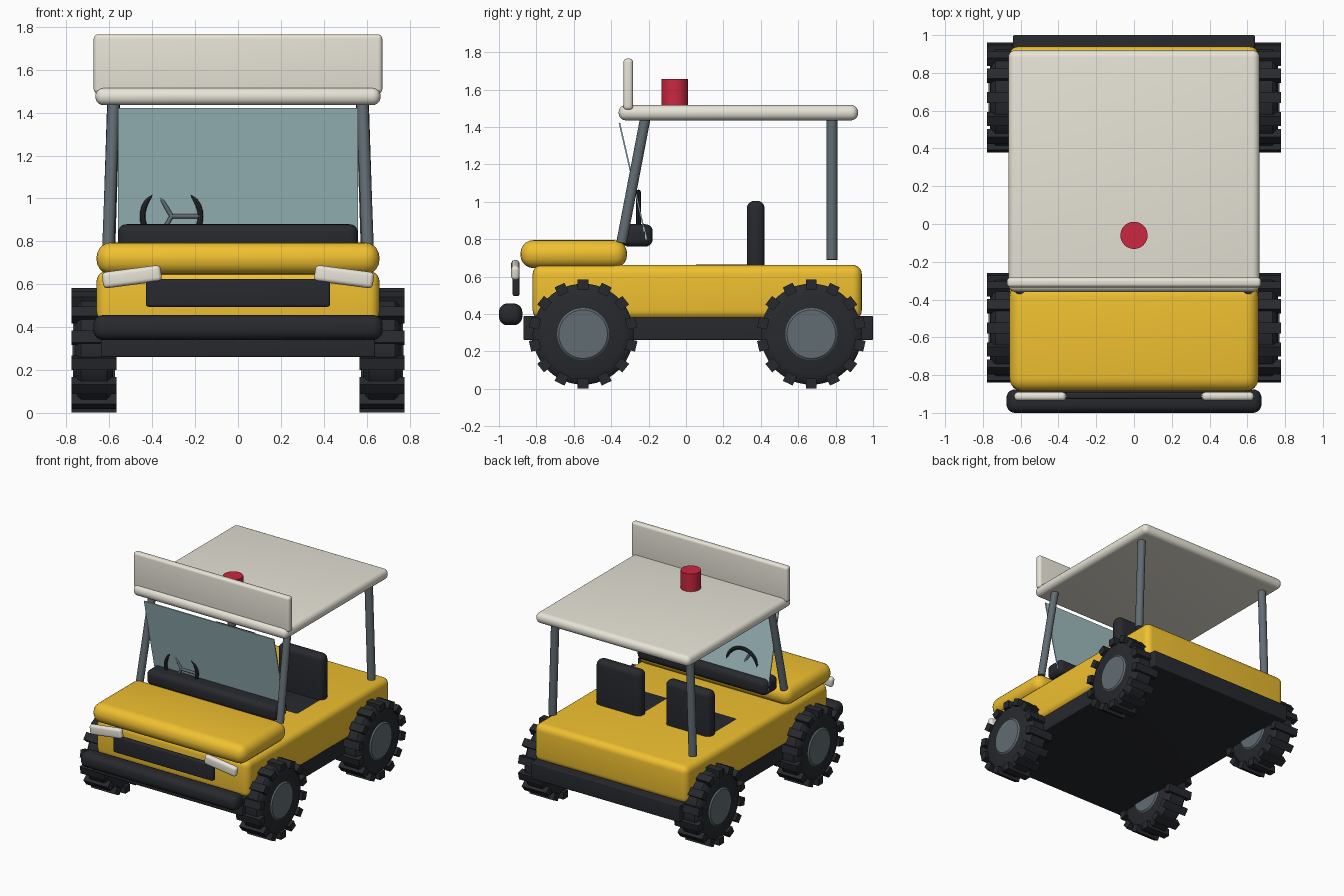
import bpy, bmesh, math
from mathutils import Matrix, Vector

if "Cube" in bpy.data.objects:
    bpy.data.objects.remove(bpy.data.objects["Cube"])

def mat(name, r, g, b):
    m = bpy.data.materials.new(name)
    m.diffuse_color = (r, g, b, 1)
    m.use_nodes = True
    m.node_tree.nodes["Principled BSDF"].inputs["Base Color"].default_value = m.diffuse_color
    return m

YELLOW = mat("yellow", 0.87, 0.53, 0.03)
DARK = mat("dark", 0.020, 0.022, 0.027)
CREAM = mat("cream", 0.80, 0.77, 0.68)
GLASS = mat("glass", 0.36, 0.53, 0.55)
STEEL = mat("steel", 0.12, 0.15, 0.17)
RED = mat("red", 0.60, 0.02, 0.05)

def finish(name, bm, material):
    bmesh.ops.recalc_face_normals(bm, faces=bm.faces)
    me = bpy.data.meshes.new(name)
    bm.to_mesh(me)
    bm.free()
    ob = bpy.data.objects.new(name, me)
    bpy.context.collection.objects.link(ob)
    me.materials.append(material)
    bpy.ops.object.select_all(action='DESELECT')
    ob.select_set(True)
    bpy.context.view_layer.objects.active = ob
    bpy.ops.object.shade_smooth_by_angle(angle=math.radians(35))
    return ob

def box(name, x, y, z, material, bevel=0.0, rot=None):
    """Rounded box from (min, max) ranges, optionally turned about its centre."""
    lo, hi = Vector((x[0], y[0], z[0])), Vector((x[1], y[1], z[1]))
    bm = bmesh.new()
    bmesh.ops.create_cube(bm, size=1, matrix=Matrix.Diagonal((*(hi - lo), 1)))
    if bevel:
        bmesh.ops.bevel(bm, geom=bm.edges[:], offset=bevel, segments=5,
                        profile=0.5, affect='EDGES')
    bm.transform(Matrix.Translation((lo + hi) / 2) @ (rot or Matrix()))
    return finish(name, bm, material)

def add_rod(bm, a, b, r, n=24):
    a, b = Vector(a), Vector(b)
    turn = (b - a).to_track_quat('Z', 'Y').to_matrix().to_4x4()
    bmesh.ops.create_cone(bm, cap_ends=True, segments=n, radius1=r, radius2=r,
                          depth=(b - a).length,
                          matrix=Matrix.Translation((a + b) / 2) @ turn)

def rod(name, a, b, r, material, n=24):
    bm = bmesh.new()
    add_rod(bm, a, b, r, n)
    return finish(name, bm, material)

def lathe(bm, profile, n=48):
    """Spin (x, radius) points around the x axis."""
    vs = [bm.verts.new((x, r, 0)) for x, r in profile]
    es = [bm.edges.new(p) for p in zip(vs, vs[1:])]
    bmesh.ops.spin(bm, geom=vs + es, cent=(0, 0, 0), axis=(1, 0, 0),
                   angle=math.tau, steps=n, use_duplicate=False)
    bmesh.ops.remove_doubles(bm, verts=bm.verts, dist=1e-5)

# Body shell
box("chassis", (-0.64, 0.64), (-0.87, 1.0), (0.26, 0.39), DARK, 0.008)
box("body", (-0.66, 0.66), (-0.82, 0.94), (0.37, 0.662), YELLOW, 0.05)
box("hood", (-0.66, 0.66), (-0.885, -0.315), (0.645, 0.795), YELLOW, 0.07)
box("front_bumper", (-0.675, 0.675), (-1.0, -0.875), (0.34, 0.456), DARK, 0.045)
box("grille", (-0.43, 0.43), (-0.927, -0.89), (0.495, 0.625), DARK, 0.012)
box("dashboard", (-0.56, 0.56), (-0.345, -0.178), (0.76, 0.88), DARK, 0.04)

# Roof, front board and beacon
box("roof", (-0.665, 0.665), (-0.36, 0.92), (1.435, 1.517), CREAM, 0.038)
box("roof_board", (-0.673, 0.673), (-0.335, -0.283), (1.49, 1.765), CREAM, 0.02)
rod("beacon", (0, -0.06, 1.51), (0, -0.06, 1.655), 0.072, RED, 32)

# Windshield leaning forward at the top
box("windshield", (-0.56, 0.56), (-0.288, -0.28), (0.79, 1.43), GLASS, 0,
    Matrix.Rotation(math.radians(13), 4, 'X'))

# Mirrored pairs: headlights, posts, seats
for s, side in ((-1, "left"), (1, "right")):
    box(side + "_headlight", (s * 0.495 - 0.138, s * 0.495 + 0.138),
        (-0.935, -0.89), (0.597, 0.673), CREAM, 0.02,
        Matrix.Rotation(math.radians(7.5 * s), 4, 'Y'))
    rod(side + "_front_post", (s * 0.605, -0.345, 0.78), (s * 0.58, -0.215, 1.46),
        0.028, STEEL)
    rod(side + "_rear_post", (s * 0.605, 0.78, 0.69), (s * 0.58, 0.78, 1.46),
        0.03, STEEL)
    sx = (s * 0.3 - 0.195, s * 0.3 + 0.195)
    box(side + "_seat_back", sx, (0.325, 0.42), (0.6, 1.005), DARK, 0.04)
    box(side + "_seat_cushion", sx, (0.03, 0.40), (0.56, 0.664), DARK, 0.03)

# Steering wheel: rim and three spokes
cx, cy, cz, rim = -0.31, -0.254, 0.917, 0.135
bm = bmesh.new()
n, m = 36, 8
rings = [[bm.verts.new((cx + (rim + 0.013 * math.cos(b)) * math.cos(a),
                        cy + 0.013 * math.sin(b),
                        cz + (rim + 0.013 * math.cos(b)) * math.sin(a)))
          for b in (math.tau * j / m for j in range(m))]
         for a in (math.tau * i / n for i in range(n))]
for i in range(n):
    p, q = rings[i], rings[(i + 1) % n]
    for j in range(m):
        k = (j + 1) % m
        bm.faces.new((p[j], q[j], q[k], p[k]))
finish("steering_wheel", bm, DARK)
bm = bmesh.new()
for i in range(3):
    a = math.tau * i / 3
    add_rod(bm, (cx, cy, cz),
            (cx + rim * math.cos(a), cy, cz + rim * math.sin(a)), 0.01, 12)
finish("steering_spokes", bm, STEEL)

# Wheels: tyre with lugs, and hub
for s, side in ((-1, "left"), (1, "right")):
    for y, end in ((-0.55, "front"), (0.67, "rear")):
        place = Matrix.Translation((s * 0.672, y, 0.292))
        bm = bmesh.new()
        lathe(bm, [(-0.09, 0), (-0.09, 0.215), (-0.075, 0.255), (-0.06, 0.27),
                   (0.06, 0.27), (0.075, 0.255), (0.09, 0.215), (0.09, 0)])
        for i in range(14):
            turn = Matrix.Rotation(math.tau * i / 14, 4, 'X')
            bmesh.ops.create_cube(bm, size=1, matrix=turn
                                  @ Matrix.Translation((0, 0, -0.264))
                                  @ Matrix.Diagonal((0.21, 0.058, 0.054, 1)))
        bm.transform(place)
        finish(f"{side}_{end}_tyre", bm, DARK)
        bm = bmesh.new()
        lathe(bm, [(-0.1, 0), (-0.098, 0.13), (-0.088, 0.142),
                   (0.088, 0.142), (0.098, 0.13), (0.1, 0)], 32)
        bm.transform(place)
        finish(f"{side}_{end}_hub", bm, STEEL)
